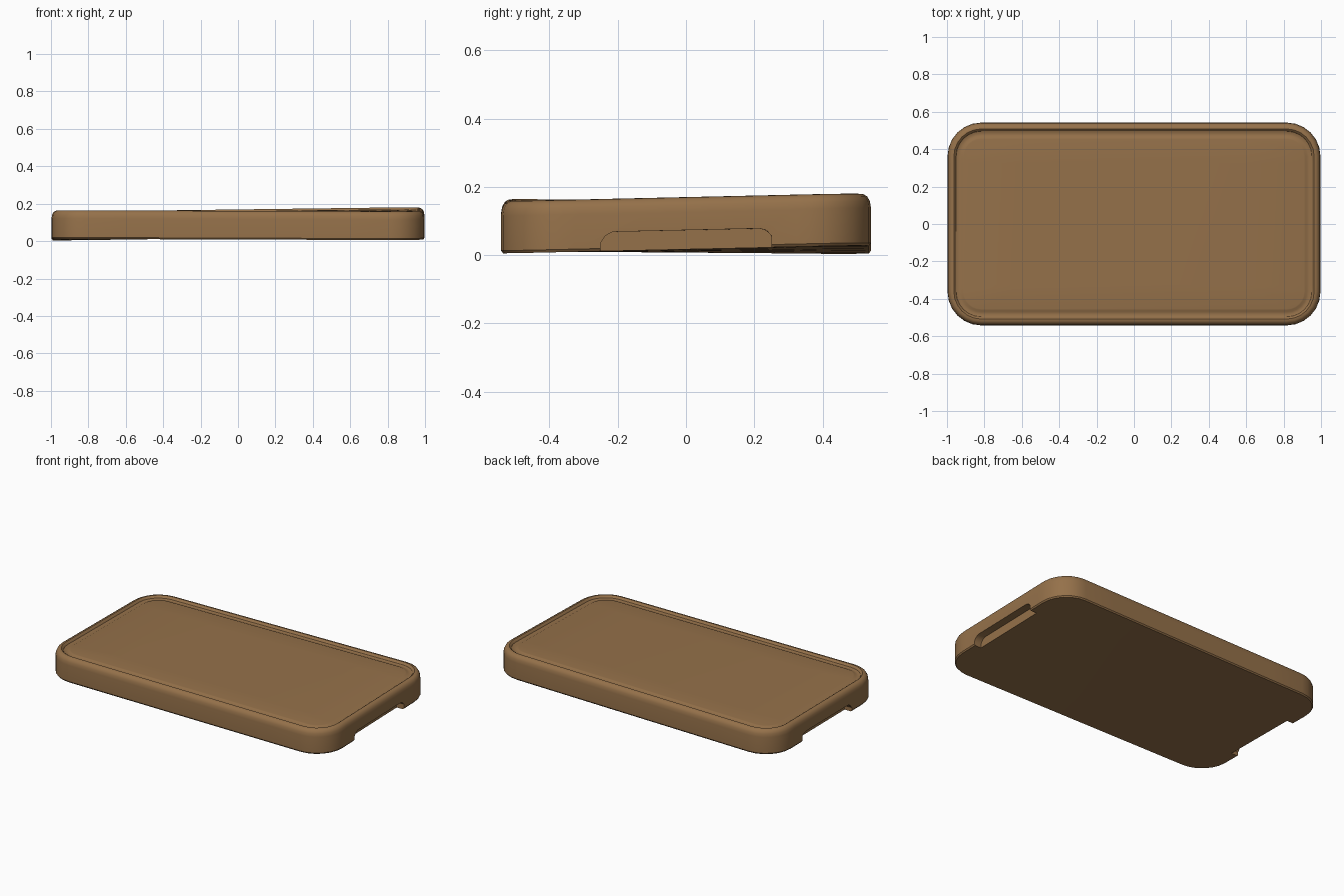
import bpy, bmesh, math

cube = bpy.data.objects.get("Cube")
if cube:
    bpy.data.objects.remove(cube, do_unlink=True)

HALF_X, HALF_Y, RADIUS = 0.997, 0.542, 0.18
STEPS = 6

wood = bpy.data.materials.new("warm_brown_wood")
wood.use_nodes = True
colour = (0.30, 0.165, 0.068, 1)
wood.diffuse_color = colour
shader = wood.node_tree.nodes["Principled BSDF"]
shader.inputs["Base Color"].default_value = colour
shader.inputs["Roughness"].default_value = 0.7


def make_object(name, bm):
    bmesh.ops.recalc_face_normals(bm, faces=bm.faces)
    mesh = bpy.data.meshes.new(name)
    bm.to_mesh(mesh)
    bm.free()
    obj = bpy.data.objects.new(name, mesh)
    bpy.context.collection.objects.link(obj)
    mesh.materials.append(wood)
    return obj


def bridge(bm, a, b):
    for i in range(len(a)):
        j = (i + 1) % len(a)
        bm.faces.new((a[i], a[j], b[j], b[i]))


def rounded_ring(bm, inset, z):
    """Rounded rectangle of vertices, set in from the outer outline."""
    r = max(RADIUS - inset, 0.07)
    verts = []
    for corner, (sx, sy) in enumerate(((1, 1), (-1, 1), (-1, -1), (1, -1))):
        for k in range(STEPS + 1):
            a = math.pi / 2 * (corner + k / STEPS)
            verts.append(bm.verts.new((sx * (HALF_X - inset - r) + r * math.cos(a),
                                       sy * (HALF_Y - inset - r) + r * math.sin(a), z)))
    return verts


# Board: wall, rounded rim, juice groove and cutting surface
profile = [(0.006, 0), (0, 0.008), (0, 0.11), (0.003, 0.13), (0.011, 0.145),
           (0.023, 0.152), (0.034, 0.153), (0.04, 0.149), (0.046, 0.14),
           (0.058, 0.136), (0.072, 0.138), (0.082, 0.143), (0.088, 0.144)]
bm = bmesh.new()
rings = [rounded_ring(bm, *p) for p in profile]
for lower, upper in zip(rings, rings[1:]):
    bridge(bm, lower, upper)
bm.faces.new(rings[0][::-1])
bm.faces.new(rings[-1])
board = make_object("cutting_board", bm)

# Finger notches under both ends
notch = [(-0.25, -0.05), (0.25, -0.05), (0.25, 0.034), (0.236, 0.05),
         (0.215, 0.056), (-0.215, 0.056), (-0.236, 0.045), (-0.25, 0.025)]
for side, label in ((1, "left"), (-1, "right")):
    bm = bmesh.new()
    ends = [[bm.verts.new((side * x, y, z)) for y, z in notch]
            for x in (HALF_X - 0.05, HALF_X + 0.1)]
    bridge(bm, *ends)
    for end in ends:
        bm.faces.new(end)
    cutter = make_object(label + "_notch_cutter", bm)
    cutter.hide_render = True
    cut = board.modifiers.new(label + "_notch", 'BOOLEAN')
    cut.operation = 'DIFFERENCE'
    cut.solver = 'EXACT'
    cut.object = cutter
    bpy.context.view_layer.objects.active = board
    bpy.ops.object.modifier_apply(modifier=cut.name)
    bpy.data.objects.remove(cutter, do_unlink=True)

# Slice the board, then give it a slight warp
bm = bmesh.new()
bm.from_mesh(board.data)
for axis, half in ((0, HALF_X), (1, HALF_Y)):
    for t in (-0.6, -0.2, 0.2, 0.6):
        place, normal = [0, 0, 0], [0, 0, 0]
        place[axis], normal[axis] = t * half, 1
        bmesh.ops.bisect_plane(bm, geom=bm.verts[:] + bm.edges[:] + bm.faces[:],
                               plane_co=place, plane_no=normal)
for v in bm.verts:
    u, w = v.co.x / HALF_X, v.co.y / HALF_Y
    v.co.z += 0.0125 + 0.005 * u + 0.004 * w + 0.0085 * u * w
bm.to_mesh(board.data)
bm.free()

bpy.ops.object.select_all(action='DESELECT')
board.select_set(True)
bpy.context.view_layer.objects.active = board
bpy.ops.object.shade_smooth_by_angle(angle=math.radians(35))
